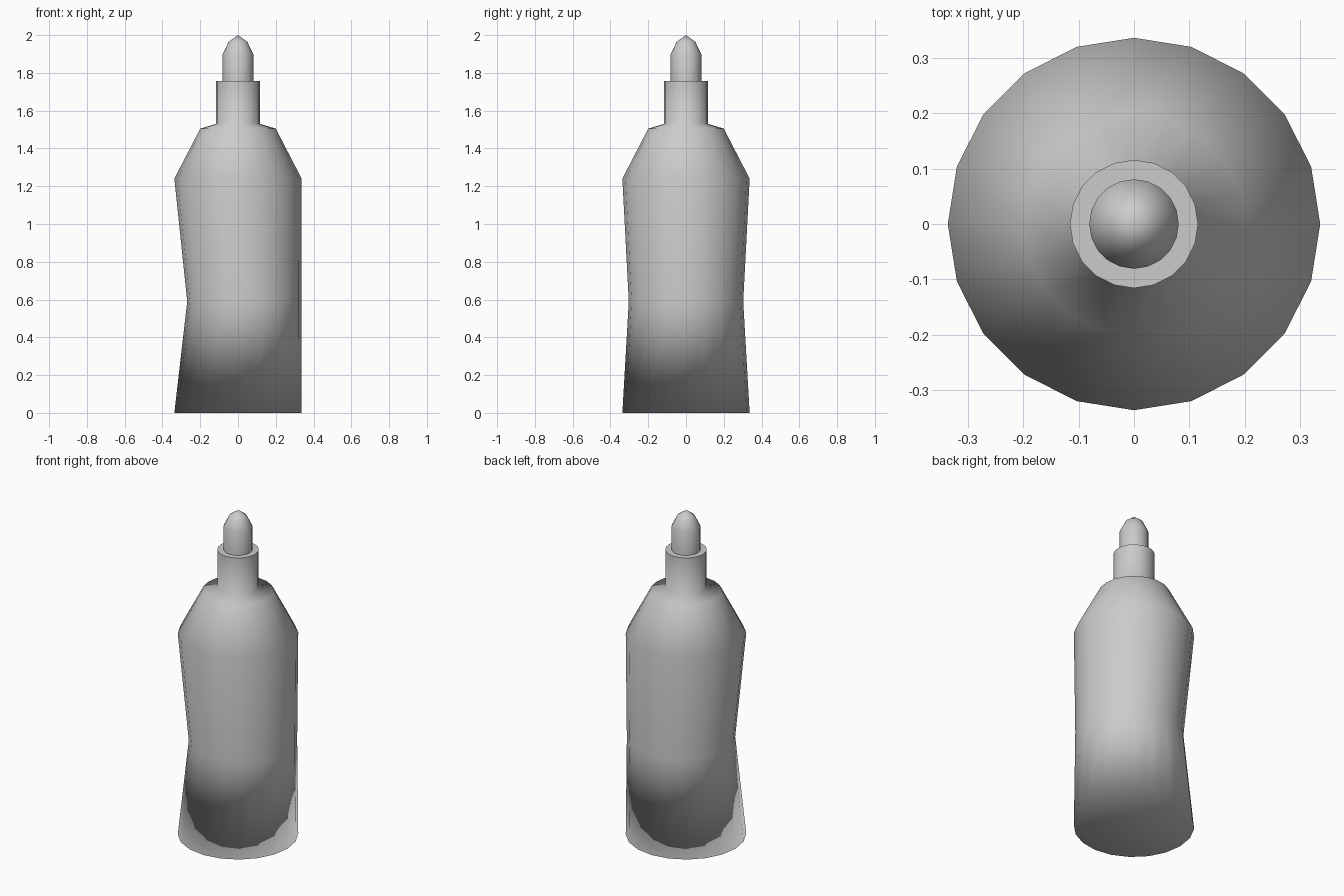
import bpy, bmesh, math

if "Cube" in bpy.data.objects:
    bpy.data.objects.remove(bpy.data.objects["Cube"])

SIDES = 20

# Mid grey finish
grey = bpy.data.materials.new("grey_plastic")
grey.diffuse_color = (0.6, 0.6, 0.6, 1)
grey.use_nodes = True
grey.node_tree.nodes["Principled BSDF"].inputs["Base Color"].default_value = grey.diffuse_color


def lathe(name, profile, cap_bottom=False, cap_top=False):
    """Loft rings given as (radius, z, x_offset); radius 0 makes a tip."""
    bm = bmesh.new()
    rings = []
    for r, z, dx in profile:
        if r == 0:
            rings.append([bm.verts.new((dx, 0, z))] * SIDES)
        else:
            rings.append([bm.verts.new((dx + r * math.cos(2 * math.pi * i / SIDES),
                                        r * math.sin(2 * math.pi * i / SIDES), z))
                          for i in range(SIDES)])
    for a, b in zip(rings, rings[1:]):
        for i in range(SIDES):
            j = (i + 1) % SIDES
            bm.faces.new(list(dict.fromkeys([a[i], a[j], b[j], b[i]])))
    if cap_bottom:
        bm.faces.new(rings[0][::-1])
    if cap_top:
        for e in bm.faces.new(rings[-1]).edges:
            e.smooth = False
    for f in bm.faces:
        f.smooth = True
    mesh = bpy.data.meshes.new(name)
    bm.to_mesh(mesh)
    bm.free()
    mesh.materials.append(grey)
    obj = bpy.data.objects.new(name, mesh)
    bpy.context.collection.objects.link(obj)
    return obj


# Bottle body with a grip pinch on one side, shoulder and neck
body = lathe("bottle_body", [
    (0.337, 0.0, 0.0),
    (0.303, 0.59, 0.034),
    (0.337, 1.24, 0.0),
    (0.20, 1.505, 0.0),
    (0.116, 1.53, 0.0),
    (0.116, 1.757, 0.0),
], cap_bottom=True, cap_top=True)

# Large faces dominate the smooth shading
weighted = body.modifiers.new("weighted_shading", 'WEIGHTED_NORMAL')
weighted.mode = 'FACE_AREA'
weighted.weight = 50
weighted.keep_sharp = True

# Rounded nozzle tip
lathe("nozzle", [
    (0.081, 1.75, 0.0),
    (0.081, 1.90, 0.0),
    (0.049, 1.965, 0.0),
    (0.0, 2.0, 0.0),
])
